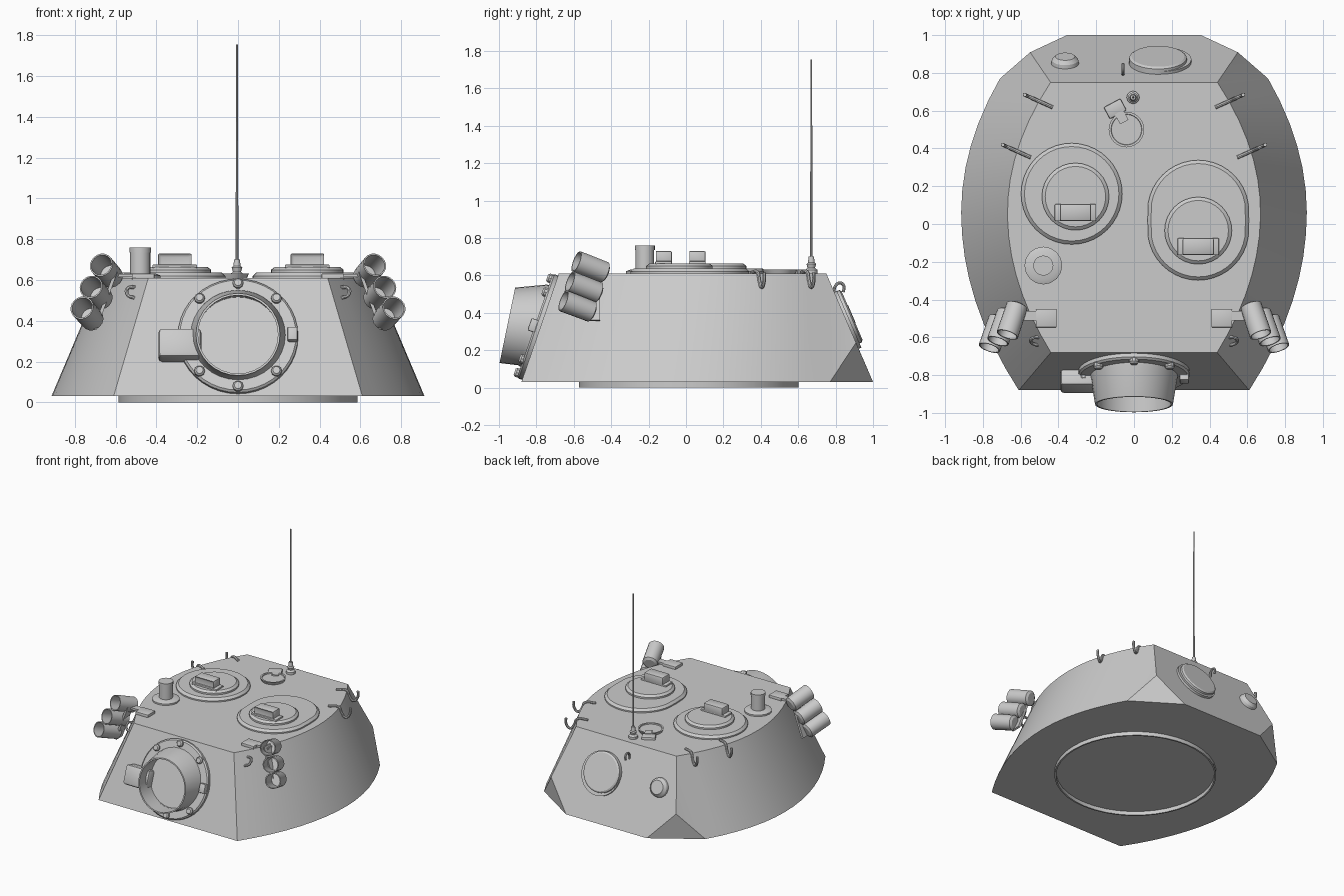
import bpy, bmesh, math
from mathutils import Matrix, Vector

if "Cube" in bpy.data.objects:
    bpy.data.objects.remove(bpy.data.objects["Cube"], do_unlink=True)

grey = bpy.data.materials.new("armour_grey")
grey.use_nodes = True
grey.diffuse_color = (0.6, 0.6, 0.6, 1)
grey.node_tree.nodes["Principled BSDF"].inputs["Base Color"].default_value = (0.6, 0.6, 0.6, 1)
parts = []
ROOF, FLOOR = 0.61, 0.03


def add(name, data):
    ob = bpy.data.objects.new(name, data)
    bpy.context.collection.objects.link(ob)
    data.materials.append(grey)
    parts.append(ob)
    return ob


def finish(name, bm):
    bmesh.ops.recalc_face_normals(bm, faces=bm.faces[:])
    me = bpy.data.meshes.new(name)
    bm.to_mesh(me)
    bm.free()
    return add(name, me)


def frame(origin, normal=(0, 0, 1)):
    """Matrix with local z along the normal and local y as far up as possible."""
    z = Vector(normal).normalized()
    x = Vector((0, 0, 1)).cross(z)
    x = x.normalized() if x.length > 1e-4 else Vector((1, 0, 0))
    rot = Matrix((x, z.cross(x), z)).transposed().to_4x4()
    return Matrix.Translation(origin) @ rot


def loft(name, rings, segs=32, stretch=0, closed=False):
    """Skin rings given as (matrix, radius, height)."""
    bm = bmesh.new()
    loops = []
    for m, r, h in rings:
        loop = []
        for i in range(segs):
            a = math.tau * i / segs
            y = r * math.sin(a)
            y += math.copysign(stretch, y) if abs(y) > 1e-5 else 0
            loop.append(bm.verts.new(m @ Vector((r * math.cos(a), y, h))))
        loops.append(loop)
    pairs = list(zip(loops, loops[1:]))
    if closed:
        pairs.append((loops[-1], loops[0]))
    else:
        bm.faces.new(loops[0])
        bm.faces.new(loops[-1])
    for a, b in pairs:
        for i in range(segs):
            j = (i + 1) % segs
            bm.faces.new((a[i], a[j], b[j], b[i]))
    return finish(name, bm)


def lathe(name, m, profile, **kw):
    return loft(name, [(m, r, h) for r, h in profile], **kw)


def box(name, m, size, bevel=0, window=False):
    bm = bmesh.new()
    bmesh.ops.create_cube(bm, size=1, matrix=m @ Matrix.Diagonal((*size, 1)))
    if window:
        front = min(bm.faces, key=lambda f: f.calc_center_median().y)
        bmesh.ops.inset_region(bm, faces=[front], thickness=0.014, depth=-0.012)
    ob = finish(name, bm)
    if bevel:
        mod = ob.modifiers.new("Bevel", "BEVEL")
        mod.width, mod.segments = bevel, 2
    return ob


def rod(name, points, radius):
    cu = bpy.data.curves.new(name, "CURVE")
    cu.dimensions = "3D"
    cu.bevel_depth, cu.bevel_resolution, cu.resolution_u = radius, 2, 5
    cu.use_fill_caps = True
    sp = cu.splines.new("BEZIER")
    sp.bezier_points.add(len(points) - 1)
    for bp, p in zip(sp.bezier_points, points):
        bp.co = p
        bp.handle_left_type = bp.handle_right_type = "AUTO"
    return add(name, cu)


def bulge(y, width, fore, aft):
    d = y - 0.06
    return width - (fore if d < 0 else aft) * d * d


# Shell: curved cheeks, sloped front and rear, clipped rear corners
bm = bmesh.new()
N = 14
halves = []
for s in (1, -1):
    top, low = [], []
    for i in range(N + 1):
        t = i / N
        yt, yl = -0.68 + 1.43 * t, -0.88 + 1.65 * t
        top.append(bm.verts.new((s * bulge(yt, 0.67, 0.42, 0.48), yt, ROOF)))
        low.append(bm.verts.new((s * bulge(yl, 0.915, 0.345, 0.407), yl, FLOOR)))
    apex = bm.verts.new((s * 0.55, 0.909, 0.24))
    corner = bm.verts.new((s * 0.355, 1.0, FLOOR))
    for i in range(N):
        bm.faces.new((top[i], top[i + 1], low[i + 1], low[i]))
    bm.faces.new((top[N], apex, low[N]))
    bm.faces.new((low[N], apex, corner))
    halves.append((top, low, apex, corner))
(ta, la, aa, ca), (tb, lb, ab, cb) = halves
bm.faces.new((ta[0], tb[0], lb[0], la[0]))
bm.faces.new((ta[N], aa, ca, cb, ab, tb[N]))
bm.faces.new(ta + tb[::-1])
bm.faces.new(la + [ca, cb] + lb[::-1])
finish("turret_shell", bm)

# Turret ring underneath
lathe("turret_ring", frame((0, 0.015, 0)), [(0.587, FLOOR), (0.587, 0), (0.575, 0), (0.575, FLOOR)],
      segs=40, closed=True)

# Gun mount on the front plate
FRONT = (0, -0.58, 0.2)
plate = frame((0, -0.78, 0.32), FRONT)
lathe("mount_flange", plate, [(0.295, -0.01), (0.295, 0.02), (0.285, 0.03), (0.21, 0.03), (0.21, -0.01)],
      segs=40, closed=True)
mouth = frame((0, -0.955, 0.333), (0, -0.979, 0.203))
loft("gun_sleeve", [(plate, 0.235, 0.02), (plate, 0.228, 0.045), (mouth, 0.206, 0),
                    (mouth, 0.196, 0), (plate, 0.205, 0.005)])
for i in range(8):
    a = math.tau * i / 8
    spot = plate @ Matrix.Translation((0.267 * math.cos(a), 0.267 * math.sin(a), 0.03))
    if i == 0:
        box("flange_lug", spot, (0.05, 0.07, 0.06), 0.008)
    else:
        lathe("flange_bolt", spot, [(0.026, -0.01), (0.026, 0.012), (0.018, 0.022)], segs=10)
box("sight_housing", frame((-0.285, -0.815, 0.275), FRONT), (0.21, 0.15, 0.13), 0.02)

# Roof hatches with vision blocks
for side, x, y, hx, hy, stretch in (("right", -0.33, 0.16, -0.31, 0.145, 0),
                                    ("left", 0.34, 0.02, 0.34, -0.035, 0.05)):
    lathe(side + "_hatch_base", frame((x, y, ROOF)), [(0.268, -0.01), (0.268, 0.01), (0.25, 0.027)],
          segs=40, stretch=stretch)
    lathe(side + "_hatch_lid", frame((hx, hy, ROOF)), [(0.178, 0.01), (0.178, 0.04), (0.16, 0.054)])
    bx, by = hx, hy - 0.085
    box(side + "_block_foot", frame((bx, by, 0.667)), (0.22, 0.09, 0.018), 0.006)
    box(side + "_vision_block", frame((bx, by, 0.695)), (0.165, 0.09, 0.07), 0.008, True)

# Fixed periscope post
post = frame((-0.48, -0.22, ROOF))
lathe("post_foot", post, [(0.1, -0.01), (0.1, 0.012), (0.075, 0.022)], segs=16)
lathe("periscope_post", post, [(0.05, 0.01), (0.05, 0.125), (0.053, 0.125), (0.053, 0.15)], segs=20)

# Small port, hinge and aerial
lathe("port_cover", frame((-0.04, 0.5, ROOF)),
      [(0.08, -0.01), (0.094, 0.022), (0.082, 0.022), (0.08, 0.014)], segs=24)
hinge = frame((-0.1, 0.61, ROOF)) @ Matrix.Rotation(math.radians(28), 4, "Z")
box("hinge_plate", hinge, (0.1, 0.07, 0.04), 0.006)
box("hinge_arm", hinge @ Matrix.Translation((0.01, -0.055, 0.01)), (0.05, 0.06, 0.025))
aerial = frame((-0.005, 0.67, ROOF))
lathe("aerial_base", aerial, [(0.034, -0.01), (0.034, 0.018), (0.02, 0.03), (0.026, 0.05),
                              (0.018, 0.058), (0.014, 0.09)], segs=12)
lathe("aerial_rod", aerial, [(0.007, 0.08), (0.004, 1.145)], segs=8)

# Rear plate: large escape hatch and small pistol port
REAR = (0, 0.58, 0.25)
escape = frame((0.127, 0.853, 0.37), REAR)
lathe("escape_hatch_rim", escape @ Matrix.Translation((-0.012, -0.012, 0)), [(0.165, -0.01), (0.165, 0.016)])
lathe("escape_hatch", escape, [(0.155, -0.01), (0.152, 0.03), (0.14, 0.038)])
lathe("pistol_port", frame((-0.365, 0.85, 0.378), REAR), [(0.075, -0.01), (0.07, 0.02), (0.052, 0.04)], segs=20)

# Stowage and lifting hooks
rod("rear_hook", [(-0.058, 0.79, 0.5), (-0.058, 0.80, 0.545), (-0.058, 0.825, 0.56),
                  (-0.058, 0.845, 0.54), (-0.058, 0.84, 0.51)], 0.008)
for s, side in ((1, "left"), (-1, "right")):
    for y in (0.385, 0.65):
        edge = Vector((s * bulge(y, 0.67, 0.42, 0.48), y, ROOF))
        out = Vector((s, 0.45, 0)).normalized()
        path = [(-0.08, 0.006), (0.0, 0.004), (0.02, -0.04), (0.05, -0.073), (0.08, -0.04), (0.082, 0.005)]
        rod(side + "_side_hook", [edge + out * d + Vector((0, 0, h)) for d, h in path], 0.01)
    rod(side + "_front_hook", [(s * (0.52 + dx), -0.6 - dy, z) for dx, dy, z in
                               ((-0.02, 0, 0.565), (0.02, 0.005, 0.56), (0.02, 0.03, 0.525),
                                (-0.015, 0.04, 0.505), (0, 0.025, 0.48))], 0.009)

    # Smoke launcher cluster on its bracket
    aim = Vector((s * 0.3, -0.89, 0.34))
    for x, y, z in ((0.645, -0.51, 0.645), (0.695, -0.545, 0.537), (0.74, -0.58, 0.435)):
        tube = frame((s * x, y, z), aim)
        lathe(side + "_smoke_tube", tube, [(0.04, -0.095), (0.057, -0.085), (0.059, 0.085),
                                           (0.052, 0.085), (0.05, -0.06)], segs=18)
    box(side + "_launcher_foot", frame((s * 0.465, -0.5, 0.616)), (0.11, 0.095, 0.03), 0.004)
    box(side + "_launcher_arm", frame((s * 0.56, -0.485, 0.622)), (0.12, 0.05, 0.016))
    box(side + "_launcher_bracket", frame((s * 0.65, -0.5, 0.5), (s, 0, 0.36)), (0.08, 0.3, 0.016))

# Bake curves and modifiers, then smooth the rounded parts
bpy.ops.object.select_all(action="DESELECT")
for ob in parts:
    ob.select_set(True)
bpy.context.view_layer.objects.active = parts[0]
bpy.ops.object.convert(target="MESH")
bpy.ops.object.shade_smooth_by_angle(angle=math.radians(30))
